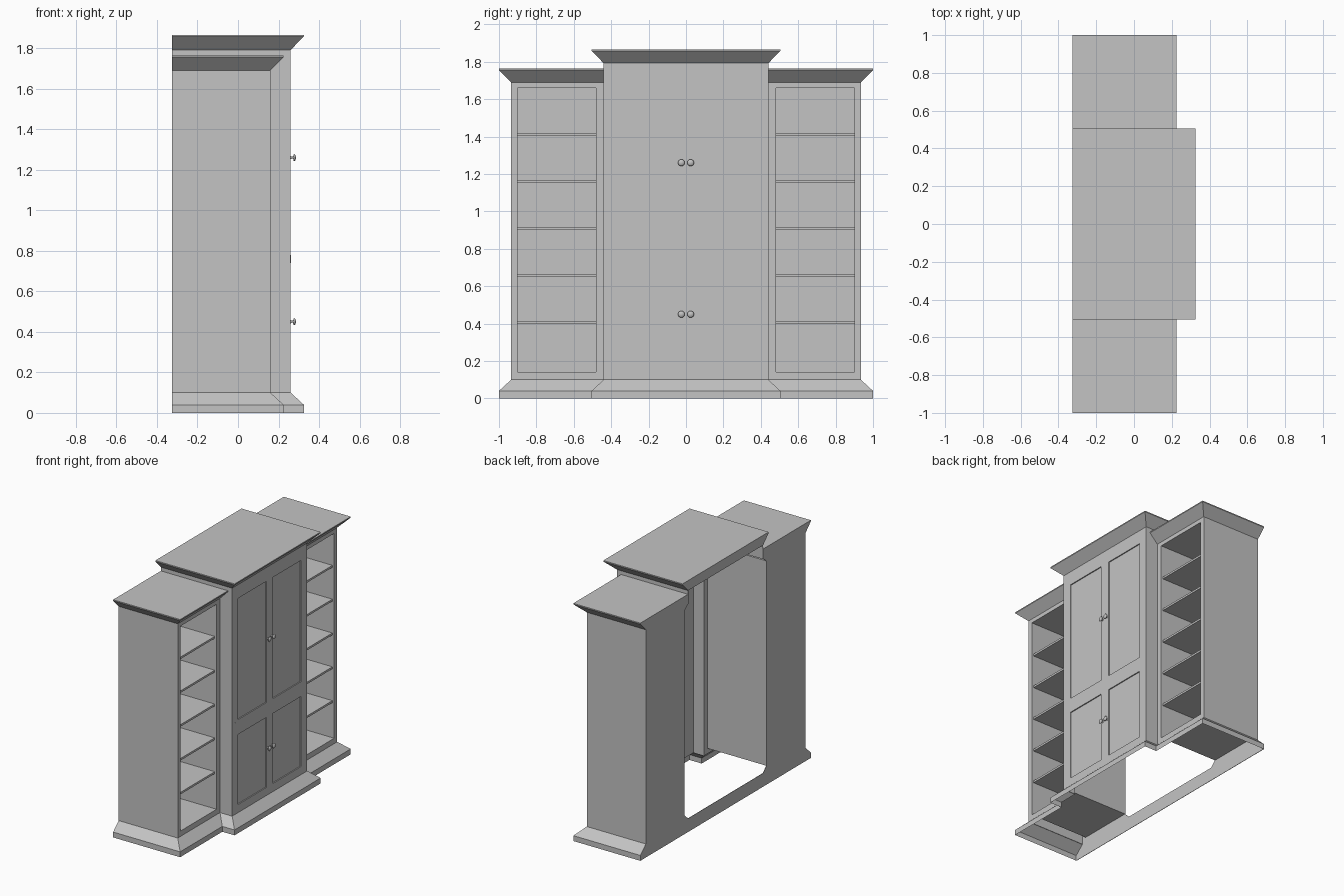
import bpy, bmesh, math
from mathutils import Matrix, Vector

cube = bpy.data.objects.get("Cube")
if cube:
    bpy.data.objects.remove(cube, do_unlink=True)

paint = bpy.data.materials.new("plain_grey")
paint.use_nodes = True
GREY = (0.55, 0.55, 0.55, 1)
paint.diffuse_color = GREY
paint.node_tree.nodes["Principled BSDF"].inputs["Base Color"].default_value = GREY

# Main dimensions: depth on x, width on y
BACK, WING_X, MID_X = -0.325, 0.16, 0.26
WING_Y, MID_Y = 0.935, 0.44
BASE, WING_TOP, MID_TOP = 0.1, 1.69, 1.792
NICHE = (0.48, 0.9, 0.14, 1.66)
FLARE, THIN = 0.065, 0.003


def finish(name, bm):
    bmesh.ops.recalc_face_normals(bm, faces=bm.faces)
    mesh = bpy.data.meshes.new(name)
    bm.to_mesh(mesh)
    bm.free()
    mesh.materials.append(paint)
    obj = bpy.data.objects.new(name, mesh)
    bpy.context.scene.collection.objects.link(obj)
    return obj


def add_box(bm, x, y, z):
    size = [abs(b - a) for a, b in (x, y, z)]
    mid = [(a + b) / 2 for a, b in (x, y, z)]
    bmesh.ops.create_cube(bm, size=1, matrix=Matrix.Translation(mid) @ Matrix.Diagonal((*size, 1)))


def box(name, x, y, z):
    bm = bmesh.new()
    add_box(bm, x, y, z)
    finish(name, bm)


def loft(name, rings, loop=True, caps=True):
    """Skin a row of point rings."""
    bm = bmesh.new()
    rows = [[bm.verts.new(p) for p in ring] for ring in rings]
    n = len(rows[0])
    for low, high in zip(rows, rows[1:]):
        for i in range(n if loop else n - 1):
            j = (i + 1) % n
            bm.faces.new((low[i], low[j], high[j], high[i]))
    if caps:
        bm.faces.new(rows[0])
        bm.faces.new(rows[-1])
    finish(name, bm)


def upright(s, x, y0, y1, z0, z1):
    """Rectangle facing the doors, mirrored by s."""
    return [(x, s * y0, z0), (x, s * y1, z0), (x, s * y1, z1), (x, s * y0, z1)]


def crown(name, front, y0, y1, flare0, flare1, z):
    """Flared cornice with a thin lip, flush at the back."""
    def ring(f, height):
        a, b, x = y0 - f * flare0, y1 + f * flare1, front + f * FLARE
        return [(BACK, a, height), (x, a, height), (x, b, height), (BACK, b, height)]
    loft(name, [ring(0, z), ring(1, z + 0.066), ring(1, z + 0.074)])


# Plinth: open skirting that follows the stepped front
def skirting(f, z):
    w, m = WING_Y + f * FLARE, MID_Y + f * FLARE
    half = [(BACK, w), (WING_X + f * FLARE, w), (WING_X + f * FLARE, m), (MID_X + f * FLARE, m)]
    path = [(x, -y) for x, y in half] + half[::-1]
    return [(x, y, z) for x, y in path]


loft("plinth", [skirting(1, 0), skirting(1, 0.04), skirting(0, BASE)], loop=False, caps=False)

# Back panel: two wing backs joined by a low strip
half = [(1, 0), (1, 0.04), (WING_Y, BASE), (WING_Y, WING_TOP), (MID_Y, WING_TOP),
        (NICHE[0], NICHE[3]), (NICHE[0], NICHE[2]), (MID_Y, BASE)]
outline = half + [(-y, z) for y, z in half[::-1]]
loft("back_panel", [[(x, y, z) for y, z in outline] for x in (BACK, BACK + THIN)])

# Open shelf wings: a thin niche lining that turns out into the front frame
for s, side in ((1, "left"), (-1, "right")):
    depth = (BACK, WING_X)
    loft(side + "_wing_niche", [upright(s, BACK, *NICHE), upright(s, WING_X, *NICHE),
                                upright(s, WING_X, MID_Y, WING_Y, BASE, WING_TOP)], caps=False)
    box(side + "_wing_outer_wall", depth, (s * (WING_Y - THIN), s * WING_Y), (BASE, WING_TOP))
    bm = bmesh.new()
    for i in range(5):
        top = 0.415 + i * 0.251
        add_box(bm, (BACK, WING_X - 0.015), (s * NICHE[0], s * NICHE[1]), (top - 0.015, top))
    finish(side + "_shelves", bm)
    ends = sorted((s * MID_Y, s * WING_Y))
    flares = (0, FLARE) if s > 0 else (FLARE, 0)
    crown(side + "_wing_crown", WING_X, *ends, *flares, WING_TOP)
    # Centre sides: front return and the piece above the wing
    edge = (s * (MID_Y - THIN), s * MID_Y)
    box(side + "_centre_return", (WING_X, MID_X), edge, (BASE, MID_TOP))
    box(side + "_upper_side", depth, edge, (WING_TOP, MID_TOP))
    box(side + "_hinge", (MID_X, MID_X + 0.001), (s * 0.403, s * 0.407), (0.74, 0.78))

crown("centre_crown", MID_X, -MID_Y, MID_Y, FLARE, FLARE, MID_TOP)


# Doors with a shallow recessed panel
def door(name, s, z0, z1, p0, p1):
    leaf, panel = (0, MID_Y - THIN, z0, z1), (0.04, 0.37, p0, p1)
    loft(name, [upright(s, MID_X - 0.014, *leaf), upright(s, MID_X, *leaf),
                upright(s, MID_X, *panel), upright(s, MID_X - 0.008, *panel)])


# Turned knobs
def knob(name, y, z):
    bm = bmesh.new()
    profile = [(0, 0.008), (0.004, 0.005), (0.012, 0.005), (0.015, 0.016),
               (0.019, 0.018), (0.023, 0.013), (0.027, 0)]
    verts = [bm.verts.new((MID_X + x, y + r, z)) for x, r in profile]
    edges = [bm.edges.new(pair) for pair in zip(verts, verts[1:])]
    bmesh.ops.spin(bm, geom=verts + edges, cent=(MID_X, y, z), axis=Vector((1, 0, 0)),
                   angle=math.tau, steps=16)
    bmesh.ops.remove_doubles(bm, verts=bm.verts, dist=0.0001)
    obj = finish(name, bm)
    for poly in obj.data.polygons:
        poly.use_smooth = True


for s, side in ((1, "left"), (-1, "right")):
    door(side + "_upper_door", s, 0.735, MID_TOP, 0.79, 1.69)
    door(side + "_lower_door", s, BASE, 0.735, 0.16, 0.68)
    knob(side + "_upper_knob", s * 0.025, 1.26)
    knob(side + "_lower_knob", s * 0.025, 0.45)
